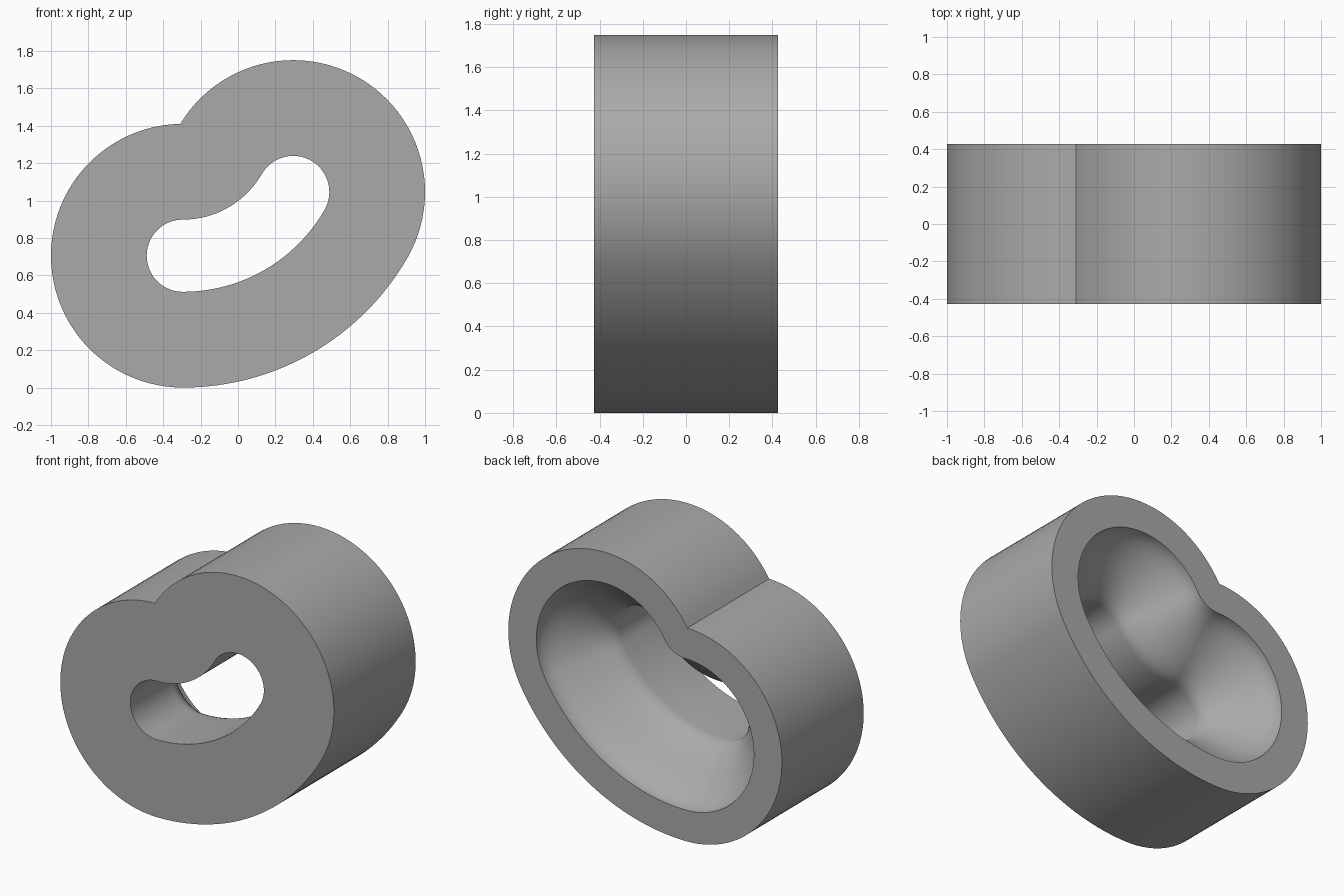
import bpy, bmesh
from math import sin, cos, acos, radians, degrees

cube = bpy.data.objects.get("Cube")
if cube:
    bpy.data.objects.remove(cube, do_unlink=True)

BEND = 0.681                     # radius of the 60 degree centre line
PIVOT = (-0.295, 1.386)          # centre of the bend
LOW, HIGH = (-0.295, 0.705), (0.295, 1.0455)
OUTER, SLOT, MOUTH = 0.705, 0.193, 0.5
HALF = 0.427


def arc(centre, radius, start, end, steps):
    """Points on an arc in the x-z plane, without the last one."""
    angles = [radians(start + (end - start) * i / steps) for i in range(steps)]
    return [(centre[0] + radius * cos(a), centre[1] + radius * sin(a)) for a in angles]


def bean(r):
    """Outline at distance r around the bent centre line."""
    top = max(90, 30 + degrees(acos(BEND / 2 / r))) if r > BEND else 90
    pts = arc(LOW, r, top, 270, 48)
    pts += arc(PIVOT, BEND + r, 270, 330, 32)
    pts += arc(HIGH, r, -30, 240 - top, 48)
    if r < BEND:
        pts += arc(PIVOT, BEND - r, -30, -90, 32)
    else:
        pts += [pts[0]] * 32     # sides meet in a sharp notch
    return pts


# Closed radial section: outer wall, front face, slot, flared bowl, back rim
section = [(OUTER, HALF), (OUTER, -HALF), (SLOT, -HALF)]
steps = 20
for i in range(steps + 1):
    t = i / steps
    section.append((SLOT + (MOUTH - SLOT) * t * t * (3 - 2 * t), HALF * t))

bm = bmesh.new()
rings = [[bm.verts.new((x, y, z)) for x, z in bean(r)] for r, y in section]
for a, b in zip(rings, rings[1:] + rings[:1]):
    for i in range(len(a)):
        j = (i + 1) % len(a)
        bm.faces.new((a[i], a[j], b[j], b[i]))
bmesh.ops.remove_doubles(bm, verts=bm.verts, dist=1e-4)
bmesh.ops.recalc_face_normals(bm, faces=bm.faces)

mesh = bpy.data.meshes.new("bean_ring")
bm.to_mesh(mesh)
bm.free()
ring = bpy.data.objects.new("bean_ring", mesh)
bpy.context.collection.objects.link(ring)

# Plain grey
grey = bpy.data.materials.new("plain_grey")
grey.use_nodes = True
colour = (0.4, 0.4, 0.4, 1)
grey.diffuse_color = colour
grey.node_tree.nodes["Principled BSDF"].inputs["Base Color"].default_value = colour
mesh.materials.append(grey)

bpy.context.view_layer.objects.active = ring
ring.select_set(True)
bpy.ops.object.shade_smooth_by_angle(angle=radians(30))
